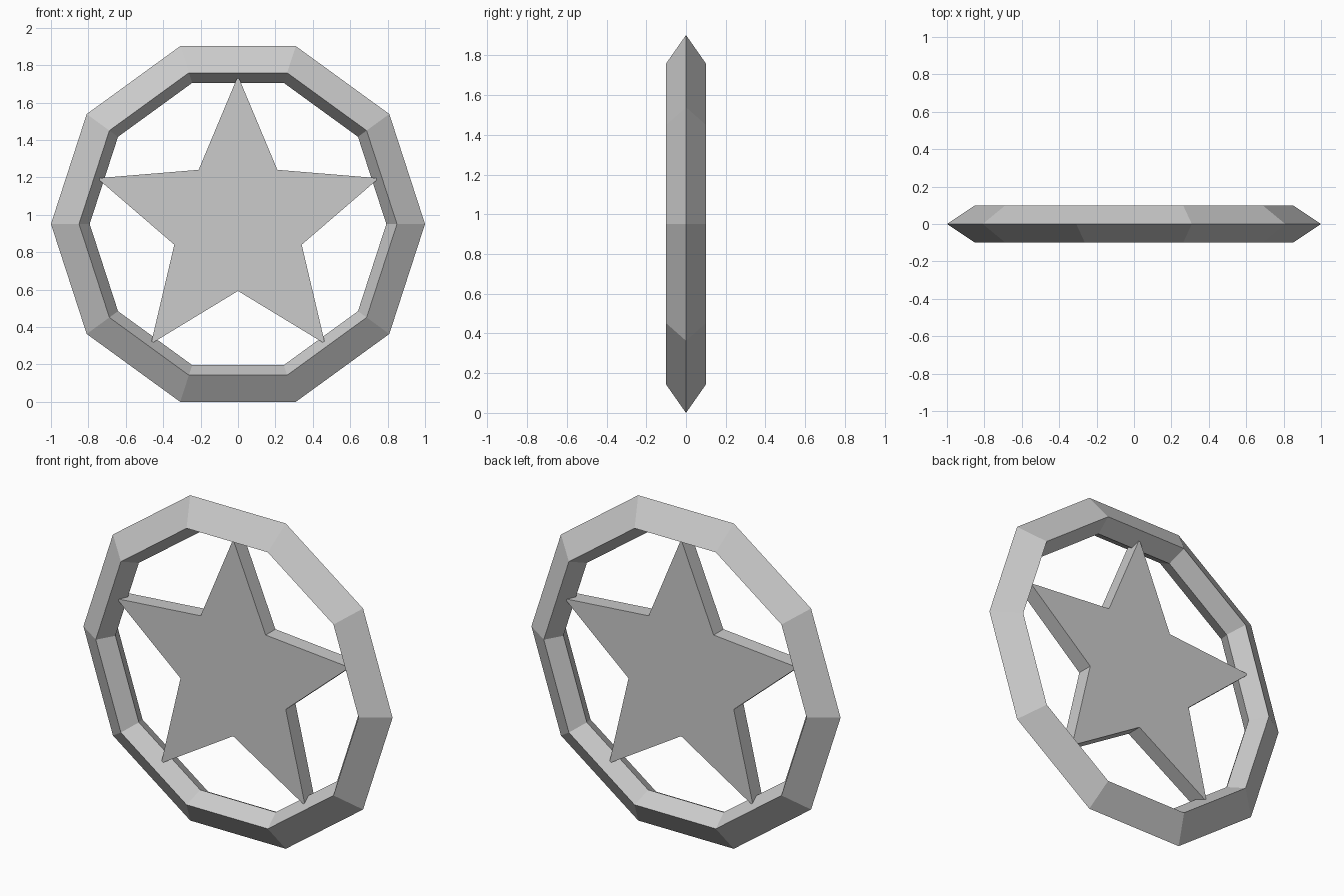
import bpy, bmesh
from math import sin, cos, pi

if "Cube" in bpy.data.objects:
    bpy.data.objects.remove(bpy.data.objects["Cube"])

CENTRE_Z = 0.951


def polar(r, angle, y):
    return (r * cos(angle), y, CENTRE_Z + r * sin(angle))


def make_object(name, bm):
    bmesh.ops.recalc_face_normals(bm, faces=bm.faces[:])
    mesh = bpy.data.meshes.new(name)
    bm.to_mesh(mesh)
    bm.free()
    obj = bpy.data.objects.new(name, mesh)
    bpy.context.collection.objects.link(obj)
    return obj


# Ten-sided ring swept from a diamond cross-section (radius, y)
def build_ring(sides=10):
    profile = [(1.0, 0.0), (0.85, -0.1), (0.793, 0.0), (0.85, 0.1)]
    n = len(profile)
    bm = bmesh.new()
    loops = [[bm.verts.new(polar(r, 2 * pi * i / sides, y)) for r, y in profile]
             for i in range(sides)]
    for i in range(sides):
        a, b = loops[i], loops[(i + 1) % sides]
        for j in range(n):
            k = (j + 1) % n
            bm.faces.new((a[j], a[k], b[k], b[j]))
    return make_object("outer_ring", bm)


# Flat five-pointed star, extruded through its thickness
def build_star(outer=0.792, inner=0.358, half_depth=0.045, points=5):
    bm = bmesh.new()
    verts = [bm.verts.new(polar(inner if i % 2 else outer,
                                pi / 2 + pi * i / points, -half_depth))
             for i in range(2 * points)]
    face = bm.faces.new(verts)
    ext = bmesh.ops.extrude_face_region(bm, geom=[face], use_keep_orig=True)
    moved = [v for v in ext["geom"] if isinstance(v, bmesh.types.BMVert)]
    bmesh.ops.translate(bm, verts=moved, vec=(0, 2 * half_depth, 0))
    return make_object("star", bm)


build_ring()
build_star()
